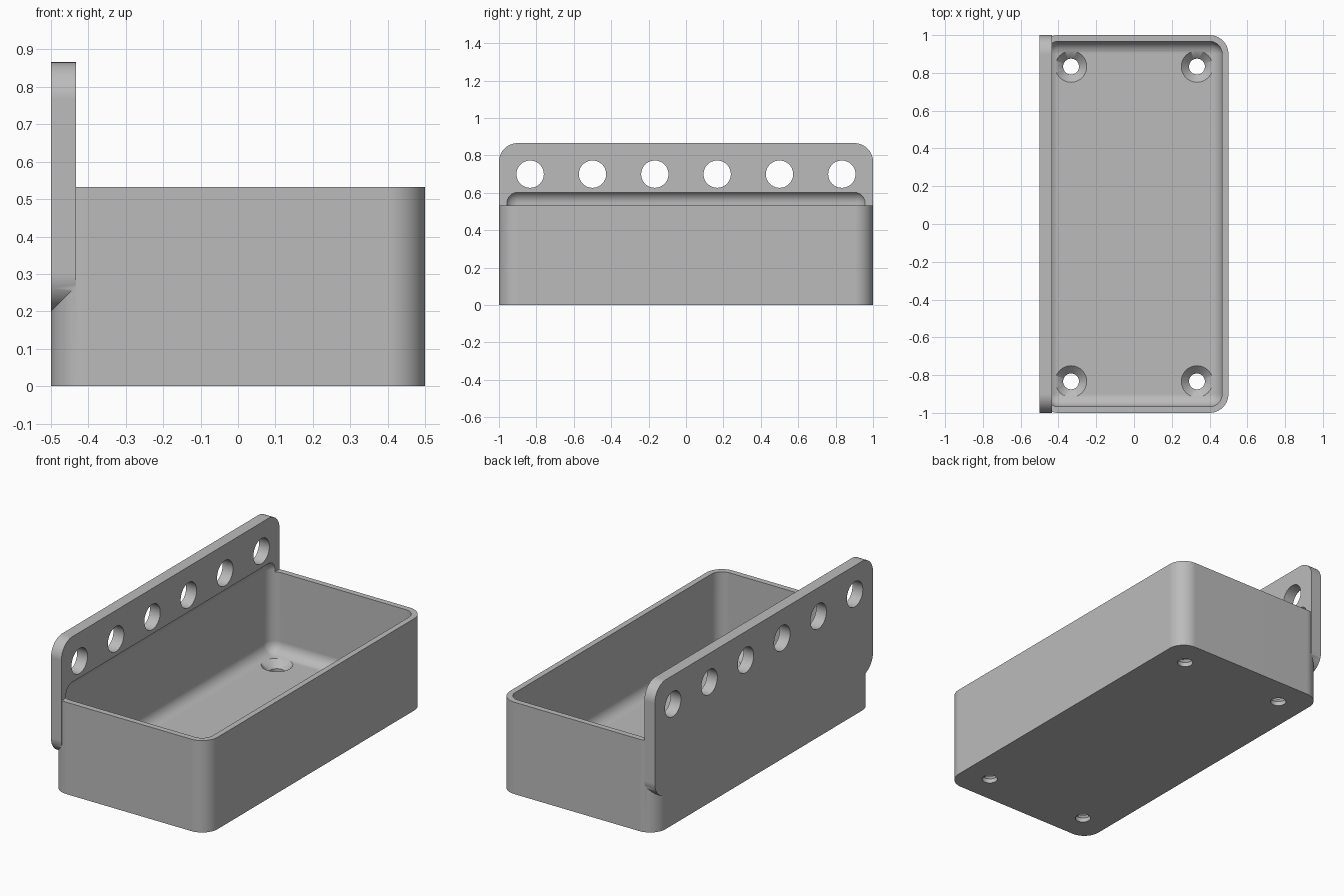
import bpy
import bmesh
from math import cos, sin, pi, radians
from mathutils import Matrix

if "Cube" in bpy.data.objects:
    bpy.data.objects.remove(bpy.data.objects["Cube"], do_unlink=True)

SEG = 16           # steps per quarter round
WALL = 1 / 30      # wall thickness
FLOOR = 2 * WALL   # floor and back plate thickness
ROUND = 0.1        # outer corner radius

grey = bpy.data.materials.new("plain grey")
grey.use_nodes = True
colour = (0.5, 0.5, 0.5, 1)
grey.diffuse_color = colour
grey.node_tree.nodes["Principled BSDF"].inputs["Base Color"].default_value = colour


def make_object(name, bm):
    bmesh.ops.recalc_face_normals(bm, faces=bm.faces)
    mesh = bpy.data.meshes.new(name)
    bm.to_mesh(mesh)
    bm.free()
    mesh.materials.append(grey)
    obj = bpy.data.objects.new(name, mesh)
    bpy.context.collection.objects.link(obj)
    return obj


def rounded_slab(name, half_u, half_v, radius, depth, place):
    """Rounded rectangle in the local xy plane, extruded along z, then placed."""
    bm = bmesh.new()
    verts = []
    for quarter, (su, sv) in enumerate([(1, 1), (-1, 1), (-1, -1), (1, -1)]):
        for step in range(SEG + 1):
            a = (quarter + step / SEG) * pi / 2
            verts.append(bm.verts.new((su * (half_u - radius) + radius * cos(a),
                                       sv * (half_v - radius) + radius * sin(a), 0)))
    face = bm.faces.new(verts)
    side = bmesh.ops.extrude_face_region(bm, geom=[face])["geom"]
    bmesh.ops.translate(bm, vec=(0, 0, depth),
                        verts=[g for g in side if isinstance(g, bmesh.types.BMVert)])
    bm.transform(place)
    return make_object(name, bm)


def rounded_block(name, x, y, z0, z1, radius):
    """Block with every edge rounded."""
    bm = bmesh.new()
    size = Matrix.Diagonal((2 * x, 2 * y, z1 - z0, 1))
    bmesh.ops.create_cube(bm, size=1, matrix=Matrix.Translation((0, 0, (z0 + z1) / 2)) @ size)
    bmesh.ops.bevel(bm, geom=bm.edges[:], offset=radius, segments=SEG // 2,
                    profile=0.5, affect='EDGES')
    return make_object(name, bm)


def cone(bm, r0, r1, length, place):
    bmesh.ops.create_cone(bm, cap_ends=True, segments=48, radius1=r0, radius2=r1,
                          depth=length, matrix=place)


def combine(target, other, operation):
    mod = target.modifiers.new(other.name, 'BOOLEAN')
    mod.operation = operation
    mod.solver = 'EXACT'
    mod.object = other
    bpy.ops.object.select_all(action='DESELECT')
    bpy.context.view_layer.objects.active = target
    target.select_set(True)
    bpy.ops.object.modifier_apply(modifier=mod.name)
    bpy.data.objects.remove(other, do_unlink=True)


# Tray body with a tall back plate along one long side
tray = rounded_slab("tray", 0.5, 1, ROUND, 0.533, Matrix.Identity(4))
plate_place = Matrix.Translation((-0.5, 0, 0.533)) @ Matrix(
    ((0, 0, 1, 0), (1, 0, 0, 0), (0, 1, 0, 0), (0, 0, 0, 1)))
plate = rounded_slab("back_plate", 1, 0.333, ROUND, FLOOR, plate_place)
combine(tray, plate, 'UNION')

# Hollow, reaching slightly up into the plate
hollow = rounded_block("hollow", 0.5 - WALL, 1 - WALL, FLOOR, 0.612, FLOOR)
combine(tray, hollow, 'DIFFERENCE')

# Row of hanging holes in the plate
bm = bmesh.new()
for i in range(6):
    y = (i - 2.5) / 3
    cone(bm, 0.073, 0.073, 0.2,
         Matrix.Translation((-0.467, y, 0.7)) @ Matrix.Rotation(pi / 2, 4, 'Y'))
combine(tray, make_object("plate_holes", bm), 'DIFFERENCE')

# Countersunk screw holes in the floor corners
drill, sink = bmesh.new(), bmesh.new()
for x in (-1 / 3, 1 / 3):
    for y in (-5 / 6, 5 / 6):
        cone(drill, 0.042, 0.042, 0.4, Matrix.Translation((x, y, 0)))
        # The cone runs a little past the floor so the cut is clean
        cone(sink, 0.032, 0.092, 0.06, Matrix.Translation((x, y, FLOOR - 0.021)))
combine(tray, make_object("screw_holes", drill), 'DIFFERENCE')
combine(tray, make_object("countersinks", sink), 'DIFFERENCE')

# Smooth rounds, crisp edges, clean flats
bpy.context.view_layer.objects.active = tray
tray.select_set(True)
bpy.ops.object.shade_smooth_by_angle(angle=radians(30))
weighted = tray.modifiers.new("clean_normals", 'WEIGHTED_NORMAL')
weighted.keep_sharp = True
